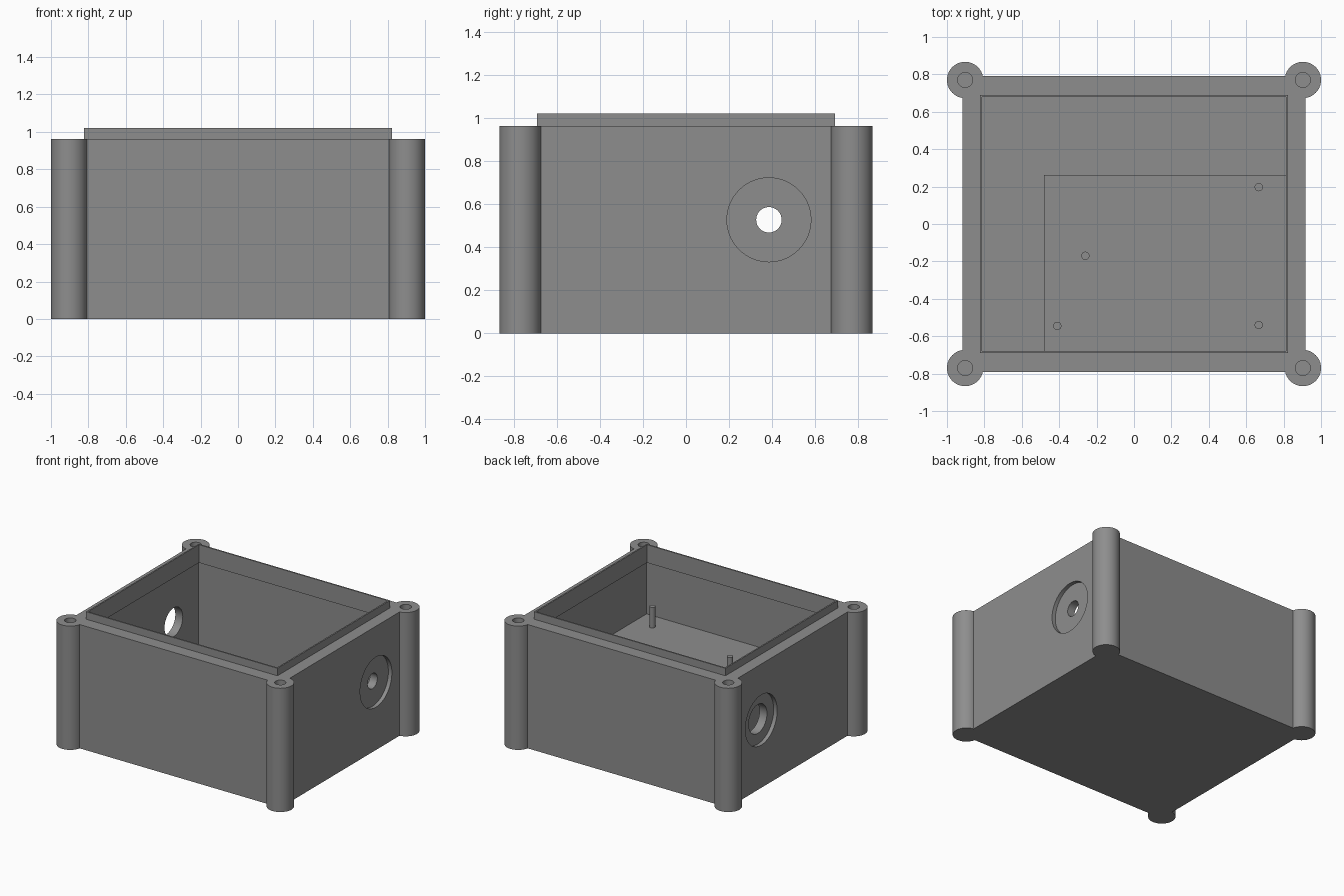
import bpy
import math

if "Cube" in bpy.data.objects:
    bpy.data.objects.remove(bpy.data.objects["Cube"])

grey = bpy.data.materials.new("grey_plastic")
grey.diffuse_color = (0.27, 0.27, 0.27, 1)
grey.use_nodes = True
grey.node_tree.nodes["Principled BSDF"].inputs["Base Color"].default_value = grey.diffuse_color

WALL_X, WALL_Y, TOP = 0.917, 0.79, 0.962      # outer half sizes and height
CAV_X, CAV_Y, FLOOR = 0.823, 0.691, 0.095     # cavity half sizes and floor
POST_X, POST_Y, POST_R = 0.903, 0.77, 0.097
PORT_Y, PORT_Z = 0.385, 0.527


def finish(ob, name):
    ob.name = name
    ob.data.materials.clear()
    ob.data.materials.append(grey)
    return ob


def box(name, x0, x1, y0, y1, z0, z1):
    bpy.ops.mesh.primitive_cube_add(size=1, location=((x0 + x1) / 2, (y0 + y1) / 2, (z0 + z1) / 2))
    ob = bpy.context.object
    ob.scale = (x1 - x0, y1 - y0, z1 - z0)
    bpy.ops.object.transform_apply(location=True, rotation=True, scale=True)
    return finish(ob, name)


def cylinder(name, r, center, length, along_x=False, sides=64):
    rot = (0, math.pi / 2, 0) if along_x else (0, 0, 0)
    bpy.ops.mesh.primitive_cylinder_add(vertices=sides, radius=r, depth=length, location=center, rotation=rot)
    bpy.ops.object.transform_apply(location=True, rotation=True, scale=True)
    return finish(bpy.context.object, name)


def boolean(target, tool, op):
    mod = target.modifiers.new(op, 'BOOLEAN')
    mod.operation, mod.object, mod.solver = op, tool, 'EXACT'
    bpy.context.view_layer.objects.active = target
    bpy.ops.object.modifier_apply(modifier=mod.name)
    bpy.data.objects.remove(tool, do_unlink=True)


def smooth(ob):
    bpy.ops.object.select_all(action='DESELECT')
    ob.select_set(True)
    bpy.context.view_layer.objects.active = ob
    bpy.ops.object.shade_smooth_by_angle(angle=math.radians(30))


# Enclosure body with round corner posts
body = box("enclosure_body", -WALL_X, WALL_X, -WALL_Y, WALL_Y, 0, TOP)
corners = [(sx * POST_X, sy * POST_Y) for sx in (-1, 1) for sy in (-1, 1)]
for x, y in corners:
    boolean(body, cylinder("corner_post", POST_R, (x, y, TOP / 2), TOP), 'UNION')

# Cavity and blind screw holes
boolean(body, box("cavity", -CAV_X, CAV_X, -CAV_Y, CAV_Y, FLOOR, 1.2), 'DIFFERENCE')
for x, y in corners:
    boolean(body, cylinder("screw_hole", 0.04, (x, y, TOP), 0.8, sides=32), 'DIFFERENCE')

# Cable ports: shallow round recess plus a through hole in each side wall
for side, hole_r in ((1, 0.059), (-1, 0.112)):
    boolean(body, cylinder("recess", 0.195, (side * WALL_X, PORT_Y, PORT_Z), 0.06, True), 'DIFFERENCE')
    boolean(body, cylinder("port", hole_r, (side * WALL_X, PORT_Y, PORT_Z), 0.4, True), 'DIFFERENCE')
smooth(body)

# Thin sealing lip lining the top of the cavity
lip = box("sealing_lip", -CAV_X, CAV_X, -CAV_Y, CAV_Y, 0.88, 1.02)
boolean(lip, box("lip_opening", -CAV_X + 0.011, CAV_X - 0.011, -CAV_Y + 0.011, CAV_Y - 0.011, 0.8, 1.1), 'DIFFERENCE')

# Raised mounting platform with locating pins
PLAT = 0.475
box("mounting_platform", -0.48, CAV_X, -CAV_Y, 0.262, FLOOR, PLAT)
for x, y in ((0.667, 0.197), (0.667, -0.54), (-0.26, -0.17), (-0.41, -0.545)):
    smooth(cylinder("locating_pin", 0.022, (x, y, PLAT + 0.075), 0.17, sides=32))
